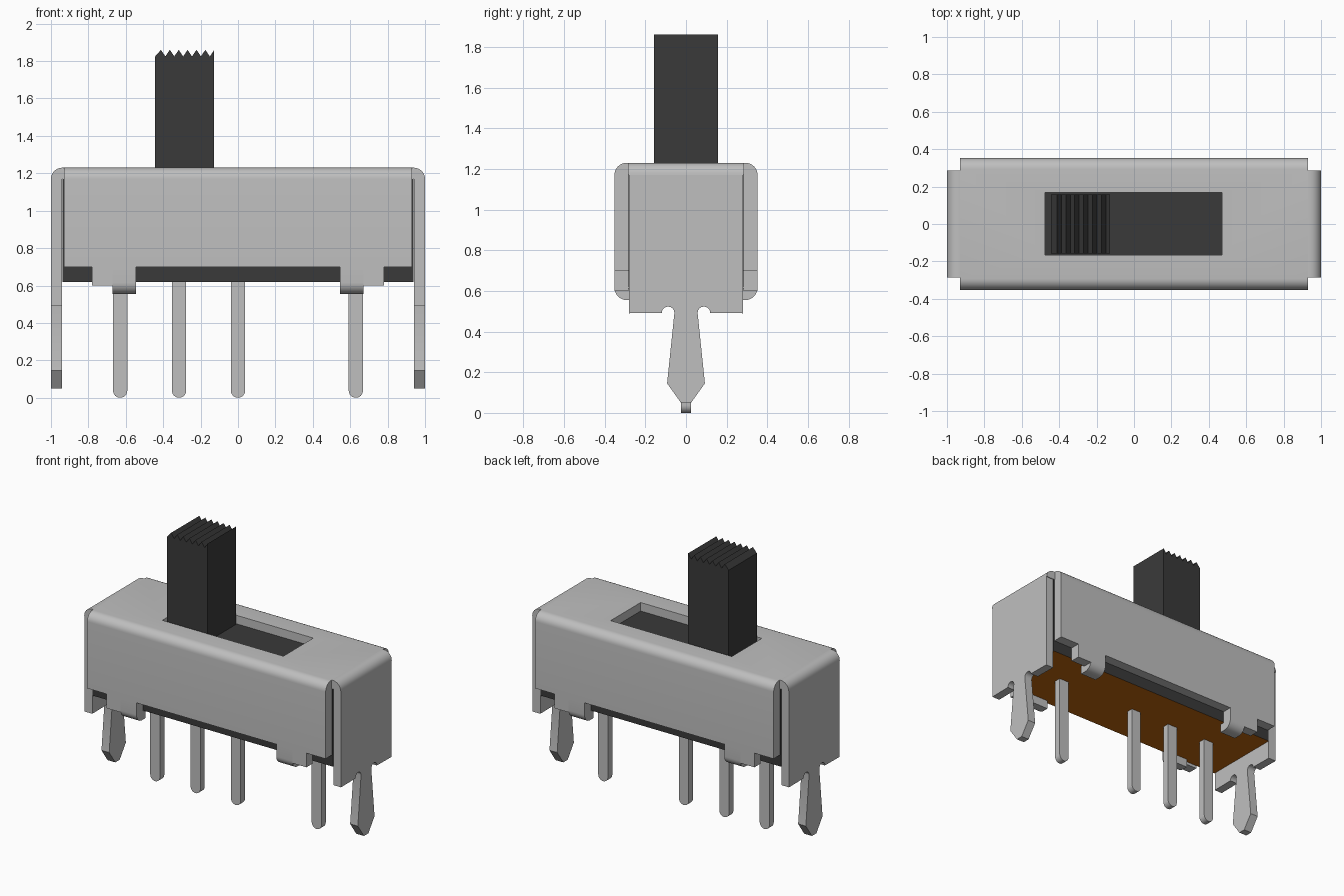
import bpy, bmesh, math
from mathutils import Vector

cube = bpy.data.objects.get("Cube")
if cube:
    bpy.data.objects.remove(cube, do_unlink=True)


def material(name, rgb):
    m = bpy.data.materials.new(name)
    m.use_nodes = True
    m.diffuse_color = (*rgb, 1)
    m.node_tree.nodes["Principled BSDF"].inputs["Base Color"].default_value = (*rgb, 1)
    return m


STEEL = material("grey steel", (0.52, 0.52, 0.52))
BLACK = material("black plastic", (0.042, 0.042, 0.042))
BROWN = material("brown board", (0.52, 0.13, 0.004))

AXES = {"x": lambda a, b, d: (d, a, b), "y": lambda a, b, d: (a, d, b)}


def prism(name, pts, axis, lo, hi, mat, smooth=False):
    """Extrude a 2D outline (horizontal, z) along x or y."""
    bm = bmesh.new()
    face = bm.faces.new([bm.verts.new(AXES[axis](a, b, lo)) for a, b in pts])
    new = bmesh.ops.extrude_face_region(bm, geom=[face])["geom"]
    shift = Vector(AXES[axis](0, 0, hi - lo))
    bmesh.ops.translate(bm, vec=shift, verts=[v for v in new if isinstance(v, bmesh.types.BMVert)])
    bmesh.ops.recalc_face_normals(bm, faces=bm.faces)
    me = bpy.data.meshes.new(name)
    bm.to_mesh(me)
    bm.free()
    me.materials.append(mat)
    ob = bpy.data.objects.new(name, me)
    bpy.context.collection.objects.link(ob)
    if smooth:
        bpy.ops.object.select_all(action="DESELECT")
        ob.select_set(True)
        bpy.context.view_layer.objects.active = ob
        bpy.ops.object.shade_smooth_by_angle(angle=math.radians(35))
    return ob


def rect(a0, a1, z0, z1):
    return [(a0, z0), (a1, z0), (a1, z1), (a0, z1)]


def arc(ca, cz, r, start, end, n=8):
    angles = [math.radians(start + (end - start) * i / n) for i in range(n + 1)]
    return [(ca + r * math.cos(t), cz + r * math.sin(t)) for t in angles]


def flip(pts):
    return [(-a, z) for a, z in reversed(pts)]


def mirrored(pts, s):
    return [(a * s, z) for a, z in pts]


T = 0.06                      # sheet thickness
TOP, Y, X = 1.23, 0.352, 0.93  # cover height, half depth, half length
BODY = 0.282                  # half depth of the housing inside the cover

# Folded cover: channel section along x, with the slider window cut out
outer = [(Y, 0.70)] + arc(Y - T, TOP - T, T, 0, 90)
inner = [(BODY, 0.70), (BODY, TOP - T)]
cover = prism("cover", outer + flip(outer) + mirrored(inner, -1) + inner[::-1],
              "x", -X, X, STEEL)
cutter = prism("window_cutter", rect(-0.475, 0.47, 1.0, 1.4), "y", -0.166, 0.168, STEEL)
cutter.hide_render = True
cut = cover.modifiers.new("window", "BOOLEAN")
cut.operation, cut.solver, cut.object = "DIFFERENCE", "EXACT", cutter
bpy.ops.object.select_all(action="DESELECT")
cover.select_set(True)
bpy.context.view_layer.objects.active = cover
bpy.ops.object.modifier_apply(modifier=cut.name)
bpy.data.objects.remove(cutter, do_unlink=True)
bpy.ops.object.shade_smooth_by_angle(angle=math.radians(35))

# End plates: folded corner, then a flat plate with relief notches and a barbed leg
fold = [(X, TOP - T), (X, TOP)] + arc(1 - T, TOP - T, T, 90, 0)
half = [(0.28, TOP - T), (0.28, 0.49)] + arc(0.088, 0.492, 0.031, 0, 180) \
    + [(0.093, 0.145), (0.025, 0.05)]
for side, s in (("left", 1), ("right", -1)):
    prism(f"{side}_end_fold", mirrored(fold, s), "y", -0.285, 0.285, STEEL, True)
    prism(f"{side}_end_plate", half + flip(half), "x", s * (1 - T), s, STEEL, True)

# Clinch tabs on the long sides, each with a narrower part curled under
curl = [(Y, 0.70)] + arc(Y - T, 0.615, T, 0, -90) \
    + [(0.25, 0.555), (0.25, 0.615), (BODY, 0.615), (BODY, 0.70)]
for face, sy in (("back", 1), ("front", -1)):
    for side, sx in (("left", 1), ("right", -1)):
        prism(f"{face}_{side}_tab", mirrored(rect(BODY, Y, 0.60, 0.70), sy),
              "x", sx * 0.67, sx * 0.78, STEEL)
        prism(f"{face}_{side}_curled_tab", mirrored(curl, sy),
              "x", sx * 0.545, sx * 0.67, STEEL, True)

# Plastic housing with the board showing on its underside
housing = prism("housing", rect(-0.938, 0.938, 0.62, TOP - T), "y", -BODY, BODY, BLACK)
housing.data.materials.append(BROWN)
for p in housing.data.polygons:
    if p.normal.z < -0.9:
        p.material_index = 1

# Slider with a serrated grip
R = -0.127
grip = [(-0.443, 1.16), (R, 1.16), (R, 1.86)]
for i in range(1, 7):
    grip += [(R - 0.0475 * (i - 0.5), 1.825), (R - 0.0475 * i, 1.86)]
grip.append((-0.443, 1.825))
prism("slider", grip, "y", -0.157, 0.157, BLACK)

# Contact pins with rounded tips
for i, x in enumerate((-0.63, -0.315, 0, 0.63)):
    tip = [(x + a, z) for a, z in arc(0, 0.038, 0.038, 180, 360, 12)]
    prism(f"pin_{i + 1}", tip + [(x + 0.038, 0.63), (x - 0.038, 0.63)],
          "y", -0.024, 0.024, STEEL, True)
